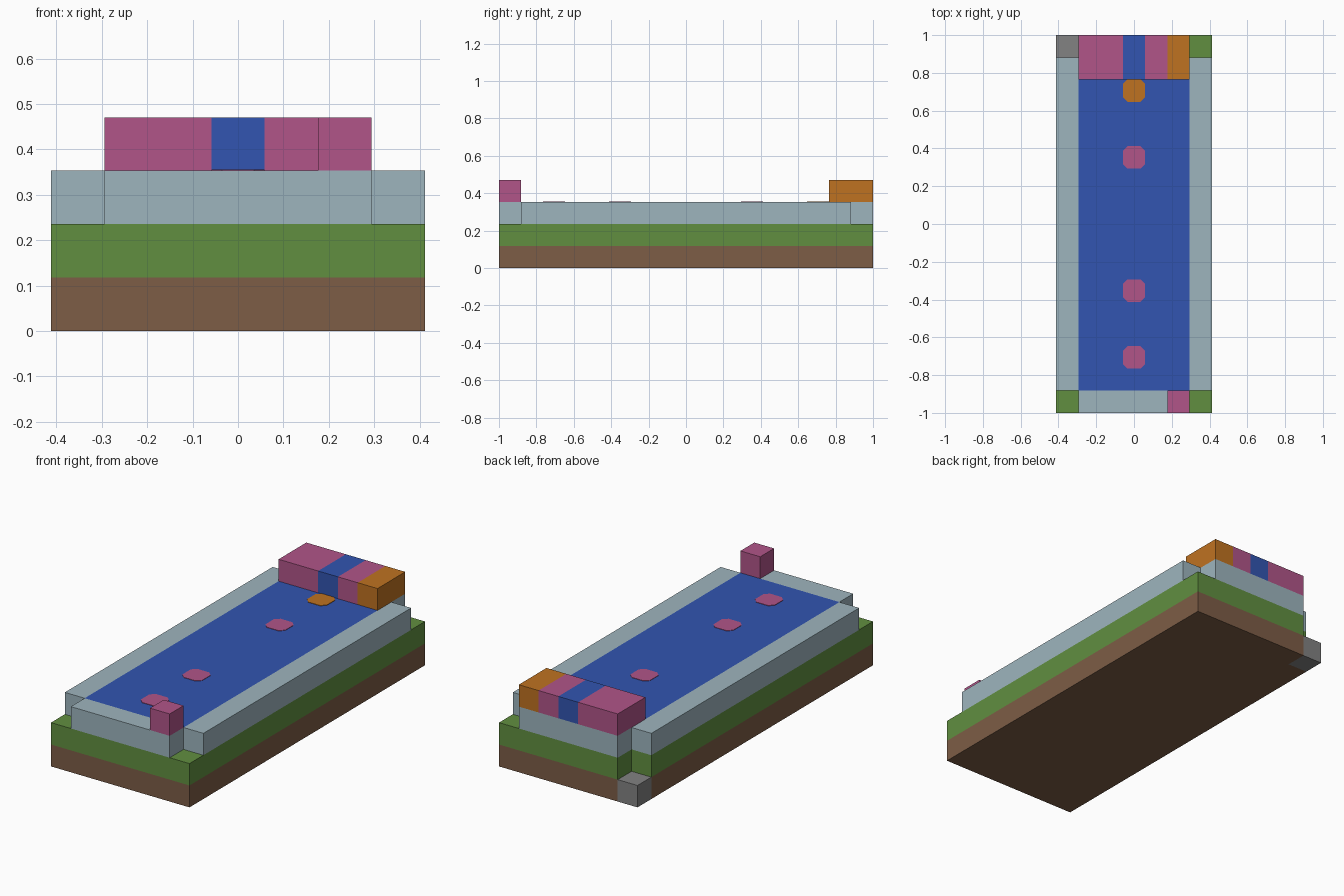
import bpy, bmesh

cube = bpy.data.objects.get("Cube")
if cube:
    bpy.data.objects.remove(cube)

U = 2 / 17  # one block


def material(name, rgb):
    """Flat material from 0-255 display colour."""
    lin = [((c / 255 + 0.055) / 1.055) ** 2.4 for c in rgb]
    m = bpy.data.materials.new(name)
    m.use_nodes = True
    m.diffuse_color = (*lin, 1)
    m.node_tree.nodes["Principled BSDF"].inputs["Base Color"].default_value = (*lin, 1)
    return m


brown = material("soil_brown", (125, 93, 70))
green = material("grass_green", (97, 143, 64))
pale = material("pale_blue_grey", (158, 181, 190))
blue = material("deep_blue", (50, 85, 177))
pink = material("pink", (177, 85, 137))
orange = material("orange", (191, 114, 33))
grey = material("stone_grey", (130, 130, 130))


def prism(name, outline, z0, z1, mat):
    """Extrude an outline, in block units, from z0 to z1."""
    bm = bmesh.new()
    face = bm.faces.new([bm.verts.new((x * U, y * U, z0 * U)) for x, y in outline])
    ext = bmesh.ops.extrude_face_region(bm, geom=[face])
    top = [v for v in ext["geom"] if isinstance(v, bmesh.types.BMVert)]
    bmesh.ops.translate(bm, verts=top, vec=(0, 0, (z1 - z0) * U))
    bmesh.ops.recalc_face_normals(bm, faces=bm.faces)
    mesh = bpy.data.meshes.new(name)
    bm.to_mesh(mesh)
    bm.free()
    mesh.materials.append(mat)
    obj = bpy.data.objects.new(name, mesh)
    bpy.context.collection.objects.link(obj)
    return obj


def block(name, x0, x1, y0, y1, z0, z1, mat):
    return prism(name, [(x0, y0), (x1, y0), (x1, y1), (x0, y1)], z0, z1, mat)


# Base layers, notched at the back corner where the stone sits
notched = [(-3.5, -8.5), (3.5, -8.5), (3.5, 8.5), (-2.5, 8.5), (-2.5, 7.5), (-3.5, 7.5)]
prism("soil_layer", notched, 0, 1, brown)
prism("grass_layer", notched, 1, 2, green)
block("corner_stone", -3.5, -2.5, 7.5, 8.5, 0, 1, grey)

# Surrounding walls and the filling between them
for side, x in (("right", -3), ("left", 3)):
    block(side + "_wall", x - 0.5, x + 0.5, -7.5, 7.5, 2, 3, pale)
for end, y in (("front", -8), ("back", 8)):
    block(end + "_wall", -2.5, 2.5, y - 0.5, y + 0.5, 2, 3, pale)
block("blue_filling", -2.5, 2.5, -7.5, 7.5, 2, 3, blue)

# Raised blocks across the back
for name, x0, x1, mat in (("back_block_pink_wide", -2.5, -0.5, pink),
                          ("back_block_blue", -0.5, 0.5, blue),
                          ("back_block_pink", 0.5, 1.5, pink),
                          ("back_block_orange", 1.5, 2.5, orange)):
    block(name, x0, x1, 6.5, 8.5, 3, 4, mat)

# Single block on the front wall
block("front_block", 1.5, 2.5, -8.5, -7.5, 3, 4, pink)

# Thin spots with clipped corners along the middle
a, b = 0.5, 0.3
octagon = [(-b, -a), (b, -a), (a, -b), (a, b), (b, a), (-b, a), (-a, b), (-a, -b)]
for i, (y, mat) in enumerate(((-6, pink), (-3, pink), (3, pink), (6, orange))):
    prism(f"spot_{i + 1}", [(px, py + y) for px, py in octagon], 3, 3.02, mat)
